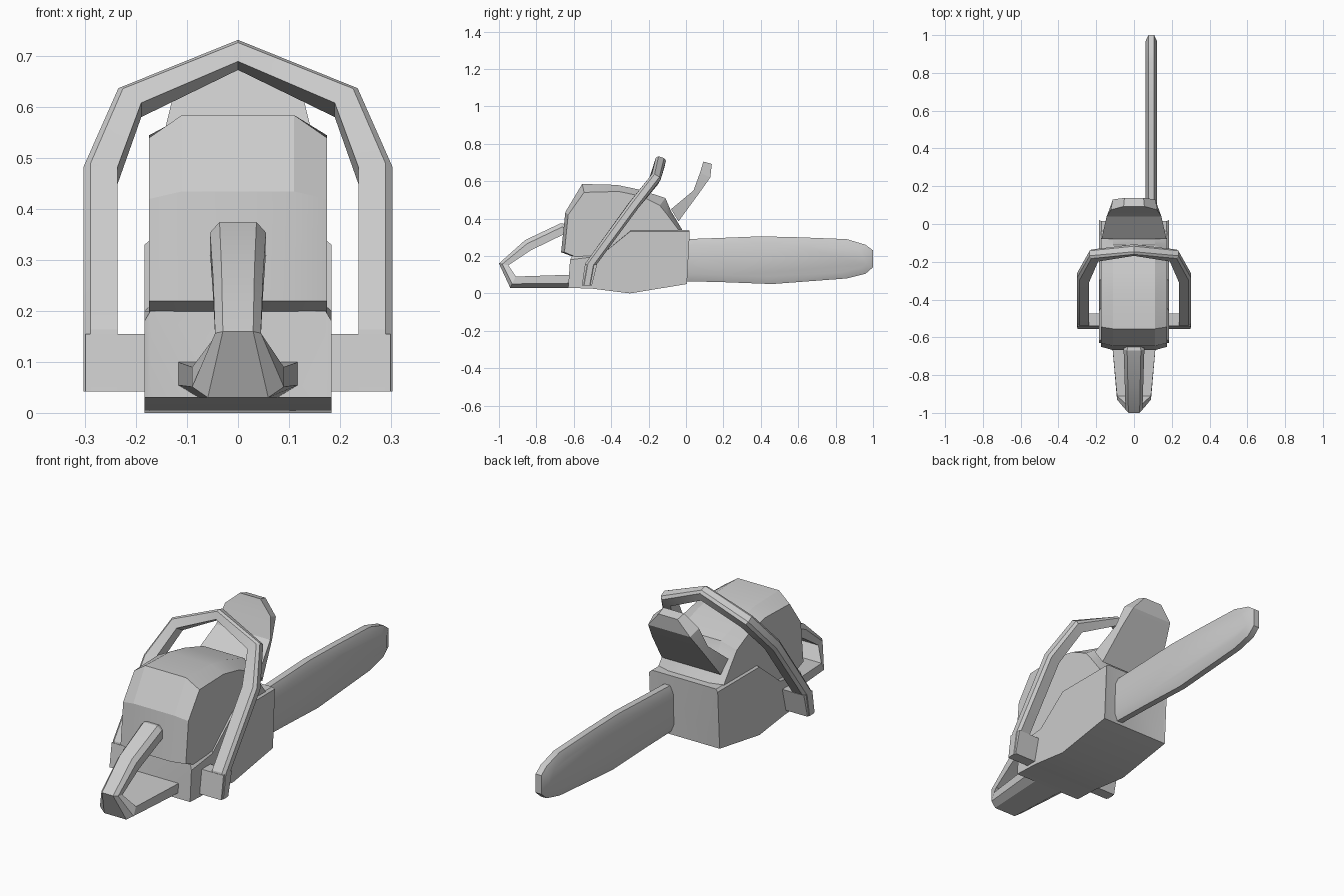
import bpy, bmesh
from math import radians
from mathutils import Vector

if "Cube" in bpy.data.objects:
    bpy.data.objects.remove(bpy.data.objects["Cube"])

grey = bpy.data.materials.new("plain_grey")
grey.use_nodes = True
grey.diffuse_color = (0.6, 0.6, 0.6, 1)
grey.node_tree.nodes["Principled BSDF"].inputs["Base Color"].default_value = (0.6, 0.6, 0.6, 1)


def loft(name, rings, smooth=20):
    """Skin a list of equal-length rings and cap both ends."""
    bm = bmesh.new()
    rows = [[bm.verts.new(p) for p in ring] for ring in rings]
    count = len(rows[0])
    for a, b in zip(rows, rows[1:]):
        for i in range(count):
            j = (i + 1) % count
            bm.faces.new((a[i], a[j], b[j], b[i]))
    bm.faces.new(rows[0])
    bm.faces.new(rows[-1])
    bmesh.ops.recalc_face_normals(bm, faces=bm.faces)
    mesh = bpy.data.meshes.new(name)
    bm.to_mesh(mesh)
    bm.free()
    mesh.materials.append(grey)
    obj = bpy.data.objects.new(name, mesh)
    bpy.context.collection.objects.link(obj)
    bpy.ops.object.select_all(action='DESELECT')
    obj.select_set(True)
    bpy.context.view_layer.objects.active = obj
    bpy.ops.object.shade_smooth_by_angle(angle=radians(smooth))
    return obj


def slab(x, profile):
    """Place a side profile of (y, z) points at a given x."""
    return [(x, y, z) for y, z in profile]


# Lower body: wedge-shaped base with a raised rear block
base = [(-.63, .03), (-.5, .025), (-.3, 0), (.005, .05), (.02, .33),
        (-.3, .33), (-.46, .2), (-.62, .18)]
base_top = base[:4] + [(.015, .34), (-.29, .34), (-.44, .21), (-.61, .2)]
loft("lower_body", [slab(-.184, base), slab(-.172, base_top),
                    slab(.172, base_top), slab(.184, base)])

# Engine cover: crowned hull with lower shoulders on both sides
crown = [(-.6, .195), (-.668, .22), (-.645, .435), (-.555, .585), (-.37, .58),
         (-.25, .555), (-.11, .51), (-.08, .44), (-.02, .34), (-.02, .2)]
shoulder = [(-.59, .195), (-.65, .22), (-.63, .42), (-.545, .54), (-.36, .545),
            (-.24, .52), (-.14, .47), (-.1, .42), (-.04, .34), (-.04, .2)]
loft("engine_cover", [slab(-.175, shoulder), slab(-.11, crown),
                      slab(.11, crown), slab(.175, shoulder)])

# Hand guard: bent plate that narrows towards its top
guard = [((-.08, .45), (-.04, .385), .172), ((.04, .55), (.07, .535), .145),
         ((.075, .645), (.13, .62), .122), ((.093, .705), (.138, .692), .055)]
rings = []
for front, back, w in guard:
    ring = [(-w, *front), (w, *front)]
    ring += [(w * .92, *back), (-w * .92, *back)]
    rings.append(ring)
loft("hand_guard", rings)

# Guide bar: rounded outline with bevelled flanks
bar = [(0, .065), (.2, .06), (.46, .05), (.86, .08), (.96, .105), (1, .14),
       (1, .23), (.96, .26), (.86, .29), (.6, .3), (.4, .305), (.2, .297), (0, .29)]
flank = [(y * .965, .18 + (z - .18) * .68) for y, z in bar]
loft("guide_bar", [slab(.06, flank), slab(.076, bar),
                   slab(.107, bar), slab(.123, flank)], 35)

# Wrap handle: outer point, inner point and thickness direction per station
half = [((.303, -.53, .042), (.237, -.53, .042), (0, -.97, .0)),
        ((.303, -.51, .155), (.237, -.51, .155), (0, -.95, .3)),
        ((.303, -.275, .475), (.237, -.285, .465), (0, -.8, .6)),
        ((.235, -.155, .63), (.19, -.175, .595), (0, -.85, .5)),
        ((0, -.132, .728), (0, -.142, .682), (0, -.95, .3))]
flip = Vector((-1, 1, 1))
stations = [tuple(Vector(v) for v in s) for s in half]
stations += [(o * flip, i * flip, n) for o, i, n in reversed(stations[:-1])]
rings = []
for o, i, n in stations:
    t = n * .028
    edge = o.lerp(i, .2)
    rings.append([i + t, edge + t, o + t * .55, o - t * .55, edge - t, i - t])
loft("wrap_handle", rings)

# Mounting feet joining the wrap handle to the body
foot = [(-.557, .042), (-.503, .042), (-.475, .155), (-.54, .155)]
for side, name in ((1, "left_foot"), (-1, "right_foot")):
    loft(name, [slab(side * .17, foot), slab(side * .3, foot)])

# Rear handle: outer point, inner point and half width along the loop
grip = [((-.64, .37), (-.63, .32), .05), ((-.67, .375), (-.655, .315), .055),
        ((-.86, .285), (-.83, .23), .049), ((-1, .16), (-.95, .15), .045),
        ((-.94, .03), (-.91, .09), .09), ((-.61, .03), (-.61, .1), .118)]
rings = []
for outer, inner, w in grip:
    mid = Vector(outer).lerp(Vector(inner), .35)
    rings.append([(-w, *inner), (-w, *mid), (-w * .66, *outer),
                  (w * .66, *outer), (w, *mid), (w, *inner)])
loft("rear_handle", rings)
